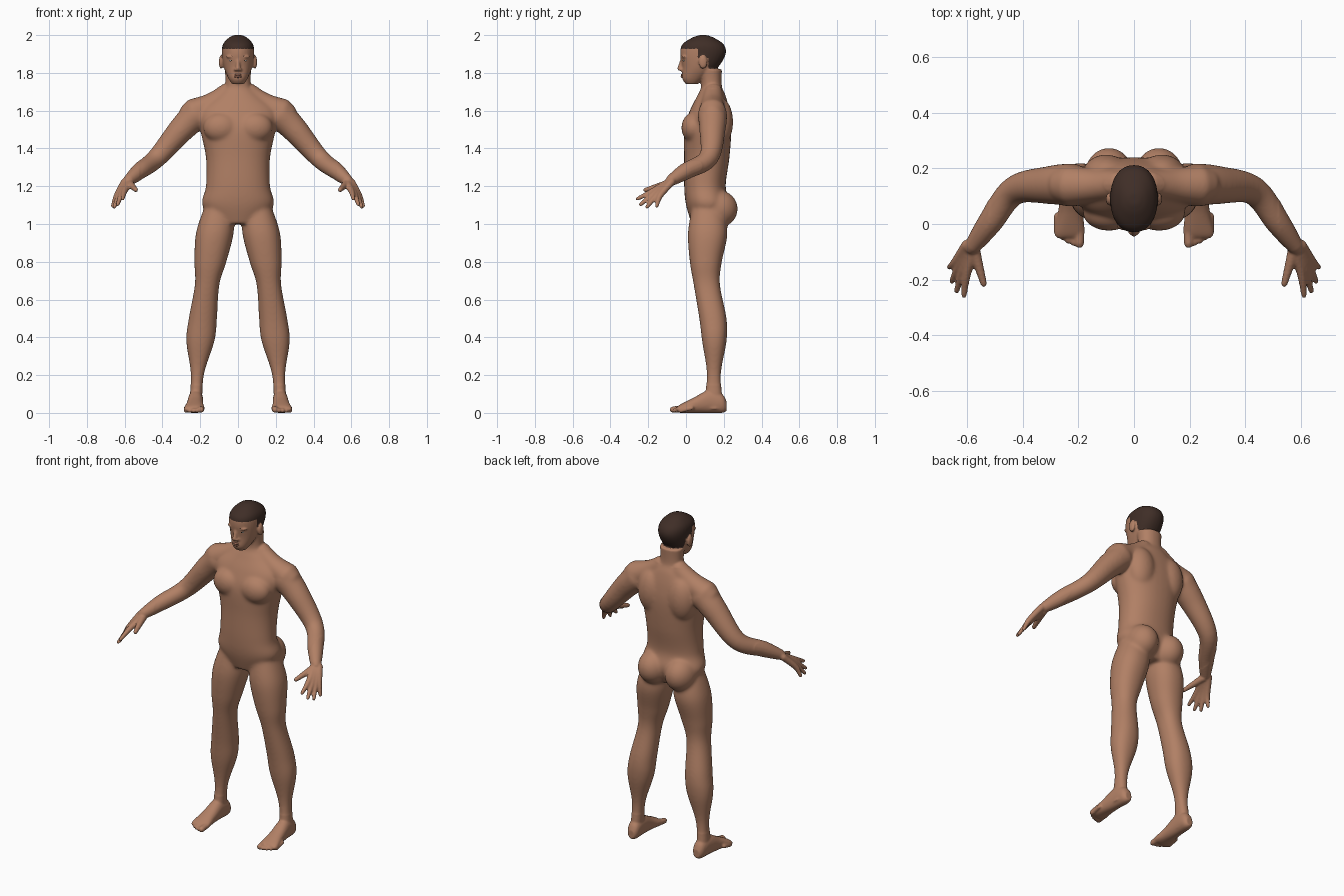
import bpy, bmesh, math
from mathutils import Vector, Matrix

if "Cube" in bpy.data.objects:
    bpy.data.objects.remove(bpy.data.objects["Cube"], do_unlink=True)


def material(name, red, green, blue):
    mat = bpy.data.materials.new(name)
    mat.use_nodes = True
    colour = (red, green, blue, 1)
    mat.diffuse_color = colour
    mat.node_tree.nodes["Principled BSDF"].inputs["Base Color"].default_value = colour
    return mat


skin = material("skin", 0.44, 0.215, 0.13)
hair = material("dark hair", 0.05, 0.027, 0.02)
lip = material("lips", 0.32, 0.14, 0.09)
white = material("eye white", 0.6, 0.55, 0.5)
dark = material("iris", 0.03, 0.02, 0.01)


def spline(rows, steps=6):
    """Smoothly interpolate rows of numbers, passing through each row."""
    rows = [Vector(row) for row in rows]
    padded = [rows[0]] + rows + [rows[-1]]
    result = []
    for before, start, end, after in zip(padded, padded[1:], padded[2:], padded[3:]):
        leave, arrive = (end - before) / 2, (after - start) / 2
        for step in range(steps):
            t = step / steps
            ease = t * t * (3 - 2 * t)
            result.append(start.lerp(end, ease) + leave * (t * (1 - t) ** 2) - arrive * (t * t * (1 - t)))
    return result + [rows[-1]]


def circle(count):
    """Cosine and sine pairs around a unit circle."""
    angles = [math.tau * k / count for k in range(count)]
    return [(math.cos(a), math.sin(a)) for a in angles]


def rounded(value, power):
    return math.copysign(abs(value) ** (2 / power), value)


def bridge(bm, rings):
    """Join closed rings of points into a tube and cap both ends."""
    loops = [[bm.verts.new(point) for point in ring] for ring in rings]
    for near, far in zip(loops, loops[1:]):
        for k in range(len(near)):
            bm.faces.new((near[k - 1], near[k], far[k], far[k - 1]))
    bm.faces.new(loops[0])
    bm.faces.new(loops[-1])


def loft(bm, rows, centre=lambda along: 0, lengthwise=False, power=2.2):
    """Rows hold: position along the axis, low edge, high edge, half width."""
    rings = []
    for along, low, high, half in spline(rows):
        ring = []
        for c, s in circle(32):
            x = centre(along) + half * rounded(c, power)
            other = (low + high) / 2 + (high - low) / 2 * rounded(s, power)
            ring.append((x, along, other) if lengthwise else (x, other, along))
        rings.append(ring)
    bridge(bm, rings)


def sweep(bm, points, side=1):
    """Round tube with domed ends; points hold x, y, z, radius."""
    path = [(Vector((side * x, y, z)), radius) for x, y, z, radius in spline(points)]
    tail = (path[0][0] - path[1][0]).normalized()
    tip = (path[-1][0] - path[-2][0]).normalized()

    def dome(end, direction):
        point, radius = end
        return [(point + direction * radius * math.sin(a), radius * math.cos(a))
                for a in (math.pi / 4, math.pi * 0.4)]

    path = dome(path[0], tail)[::-1] + path + dome(path[-1], tip)
    rings = []
    for k, (point, radius) in enumerate(path):
        ahead, behind = path[min(k + 1, len(path) - 1)][0], path[max(k - 1, 0)][0]
        turn = (ahead - behind).to_track_quat('Z', 'Y')
        rings.append([point + turn @ Vector((radius * c, radius * s, 0)) for c, s in circle(16)])
    bridge(bm, rings)


def ball(bm, centre, radii, side=1):
    x, y, z = centre
    place = Matrix.Translation((side * x, y, z)) @ Matrix.Diagonal((*radii, 1))
    bmesh.ops.create_uvsphere(bm, u_segments=24, v_segments=16, radius=1, matrix=place)


def finish(bm, name, mat):
    bmesh.ops.recalc_face_normals(bm, faces=bm.faces)
    mesh = bpy.data.meshes.new(name)
    bm.to_mesh(mesh)
    bm.free()
    mesh.materials.append(mat)
    for face in mesh.polygons:
        face.use_smooth = True
    part = bpy.data.objects.new(name, mesh)
    bpy.context.collection.objects.link(part)
    return part


bm = bmesh.new()

# torso and neck
loft(bm, [(1, 0.03, 0.19, 0.11), (1.1, 0, 0.23, 0.19), (1.2, -0.01, 0.21, 0.17),
          (1.35, -0.01, 0.23, 0.17), (1.5, -0.01, 0.24, 0.2), (1.6, 0.02, 0.23, 0.21),
          (1.68, 0.06, 0.21, 0.12), (1.73, 0.08, 0.19, 0.07), (1.82, 0.07, 0.19, 0.07)])

# head from chin to crown
loft(bm, [(1.74, 0, 0.06, 0.03), (1.77, -0.02, 0.1, 0.05), (1.83, -0.02, 0.17, 0.075),
          (1.9, -0.03, 0.21, 0.085), (1.95, -0.02, 0.2, 0.08), (1.985, 0.03, 0.15, 0.05),
          (2, 0.07, 0.11, 0.02)])

# nose
sweep(bm, [(0, -0.02, 1.875, 0.008), (0, -0.033, 1.823, 0.013)])

for side in (1, -1):
    # nostril, brow ridge and ear
    ball(bm, (0.013, -0.027, 1.817), (0.01, 0.012, 0.008), side)
    ball(bm, (0.034, -0.007, 1.885), (0.03, 0.017, 0.007), side)
    ball(bm, (0.09, 0.09, 1.857), (0.011, 0.023, 0.036), side)

    # chest, shoulder blade and buttock
    ball(bm, (0.09, 0.04, 1.51), (0.095, 0.065, 0.08), side)
    ball(bm, (0.1, 0.18, 1.54), (0.085, 0.07, 0.13), side)
    ball(bm, (0.09, 0.17, 1.08), (0.09, 0.105, 0.1), side)

    # shoulder slope, then the arm down to the wrist
    sweep(bm, [(0.05, 0.145, 1.7, 0.05), (0.14, 0.14, 1.635, 0.06), (0.235, 0.14, 1.59, 0.075)], side)
    sweep(bm, [(0.22, 0.14, 1.58, 0.08), (0.3, 0.14, 1.5, 0.07), (0.43, 0.12, 1.35, 0.053),
               (0.52, 0, 1.28, 0.045), (0.58, -0.08, 1.23, 0.03)], side)

    # fingers fanned evenly from index to little, with their palm bones
    for k in range(4):
        fan = k / 3
        root = Vector((0.572, -0.085, 1.224)).lerp(Vector((0.6, -0.075, 1.224)), fan)
        knuckle = Vector((0.6, -0.175, 1.175)).lerp(Vector((0.642, -0.137, 1.15)), fan)
        tip = Vector((0.611, -0.257, 1.133)).lerp(Vector((0.663, -0.155, 1.095)), fan)
        tip += Vector((0.01, -0.02, -0.02)) * math.sin(math.pi * fan)
        sweep(bm, [(*root, 0.02), (*knuckle, 0.016), (*tip, 0.01)], side)
    sweep(bm, [(0.575, -0.09, 1.215, 0.022), (0.54, -0.215, 1.18, 0.012)], side)

    # leg, leaning outwards towards the ankle
    loft(bm, [(1.08, 0.03, 0.2, 0.08), (0.95, 0.01, 0.22, 0.1), (0.8, 0.02, 0.19, 0.085),
              (0.68, 0.04, 0.18, 0.065), (0.5, 0.07, 0.215, 0.075), (0.38, 0.085, 0.215, 0.075),
              (0.2, 0.11, 0.185, 0.035), (0.02, 0.09, 0.2, 0.035)],
         centre=lambda z: side * (0.225 - 0.11 * z ** 1.5))

    # foot from heel to ball
    loft(bm, [(0.215, 0.01, 0.06, 0.02), (0.19, 0, 0.1, 0.035), (0.12, 0, 0.12, 0.04),
              (0.04, 0, 0.08, 0.045), (-0.03, 0, 0.045, 0.055), (-0.05, 0.01, 0.03, 0.045)],
         centre=lambda y: side * (0.23 - 0.05 * y), lengthwise=True)

    # toes, each shorter than the one inside it
    for k in range(5):
        x, tip = 0.196 + 0.02 * k, 0.0025 * k * k - 0.07
        radius = 0.012 if k else 0.017
        sweep(bm, [(x, tip + 0.06, 0.026, radius), (x, tip, radius, radius)], side)

# fuse the volumes into one skin
body = finish(bm, "body", skin)
fuse = body.modifiers.new("fuse", 'REMESH')
fuse.mode, fuse.voxel_size = 'VOXEL', 0.0055
soften = body.modifiers.new("soften", 'SMOOTH')
soften.iterations = 4
graph = bpy.context.evaluated_depsgraph_get()
fused = bpy.data.meshes.new_from_object(body.evaluated_get(graph))
body.modifiers.clear()
body.data = fused

# soften the trunk and limbs further, away from face, hands and feet
bm = bmesh.new()
bm.from_mesh(fused)
trunk = [v for v in bm.verts if 0.15 < v.co.z < 1.72 and abs(v.co.x) < 0.52]
for step in range(22):
    bmesh.ops.smooth_vert(bm, verts=trunk, factor=0.5, use_axis_x=True, use_axis_y=True, use_axis_z=True)
bm.to_mesh(fused)
bm.free()
fused.materials.clear()
fused.materials.append(skin)
fused.materials.append(hair)

# cropped hair: crown, sideburns and nape, leaving the ears bare
for face in fused.polygons:
    x, y, z = face.center
    ear = abs(x) > 0.087 and y < 0.12 and z < 1.9
    crown = z > 1.927
    sideburn = y > 0.062 and z > 1.878
    nape = y > 0.118 and z > 1.822
    face.material_index = int((crown or sideburn or nape) and not ear)
    face.use_smooth = True

# eyes and brows
for side, label in ((1, "left"), (-1, "right")):
    bm = bmesh.new()
    ball(bm, (0.034, -0.009, 1.866), (0.014, 0.008, 0.006), side)
    finish(bm, label + "_eye", white)
    bm = bmesh.new()
    ball(bm, (0.033, -0.0135, 1.866), (0.006, 0.005, 0.0055), side)
    finish(bm, label + "_iris", dark)
    bm = bmesh.new()
    sweep(bm, [(0.016, -0.021, 1.885, 0.004), (0.034, -0.018, 1.89, 0.004), (0.054, -0.002, 1.886, 0.003)], side)
    finish(bm, label + "_brow", hair)

# lips
bm = bmesh.new()
for z in (1.78, 1.789):
    sweep(bm, [(x, -0.012 if x else -0.022, z, 0.003 if x else 0.006) for x in (-0.022, 0, 0.022)])
finish(bm, "lips", lip)
